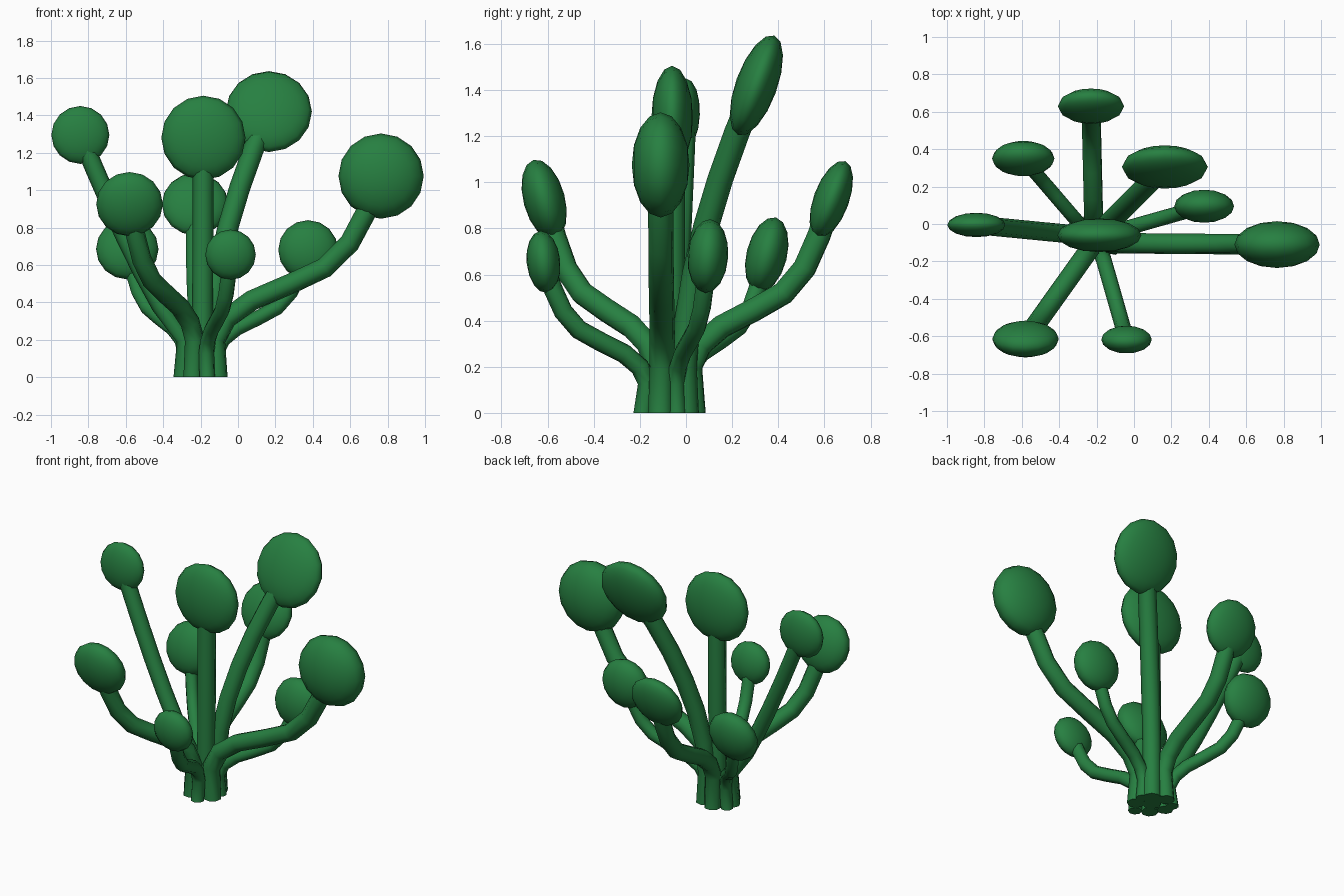
import bpy, math
from mathutils import Vector

if "Cube" in bpy.data.objects:
    bpy.data.objects.remove(bpy.data.objects["Cube"])

green = bpy.data.materials.new("plant_green")
green.diffuse_color = (0.02, 0.215, 0.053, 1)
green.use_nodes = True
green.node_tree.nodes["Principled BSDF"].inputs["Base Color"].default_value = green.diffuse_color

CORE = Vector((-0.19, -0.06, 0))
# shared elbow: fraction of reach outward, fraction of climb
ELBOW = [(0, 0), (.07, .13), (.22, .24), (.45, .34), (.66, .44), (.81, .59), (.91, .78), (1, 1)]


def finish(ob, name):
    ob.name = name
    ob.data.materials.clear()
    ob.data.materials.append(green)
    bpy.ops.object.shade_smooth_by_angle(angle=math.radians(50))


def stem(name, foot, tip, r, power):
    """Eight-sided tube: upright foot, then an elbow or a power curve up to the pad."""
    foot = Vector((*foot, 0))
    knee = foot.lerp(CORE, 0.15)
    knee.z = 0.2 if r >= 0.05 else 0.13
    shape = ELBOW if power == 0 else [((i / 6) ** power, i / 6) for i in range(7)]
    path = [foot]
    for s, h in shape:
        p = knee.lerp(tip, s)
        p.z = knee.z + h * (tip.z - knee.z)
        path.append(p)
    # stop inside the pad
    path[-1] = path[-2].lerp(path[-1], 0.7)

    cu = bpy.data.curves.new(name, 'CURVE')
    cu.dimensions = '3D'
    cu.bevel_depth = r
    cu.bevel_resolution = 2
    cu.use_fill_caps = True
    sp = cu.splines.new('POLY')
    sp.points.add(len(path) - 1)
    for q, p in zip(sp.points, path):
        q.co = (*p, 1)
    ob = bpy.data.objects.new(name, cu)
    bpy.context.collection.objects.link(ob)
    bpy.ops.object.select_all(action='DESELECT')
    ob.select_set(True)
    bpy.context.view_layer.objects.active = ob
    bpy.ops.object.convert(target='MESH')
    ob = bpy.context.object
    for v in ob.data.vertices:  # flat foot on the ground
        if v.co.z < 0.04:
            v.co.z = 0
    finish(ob, name)


def pad(name, centre, r, t, lean):
    """Flattened ball, round from the front, leaning back by some degrees."""
    bpy.ops.mesh.primitive_uv_sphere_add(segments=16, ring_count=8, radius=1, location=centre)
    ob = bpy.context.object
    ob.scale = (r, r, t)
    ob.rotation_euler = (math.radians(90 - lean), 0, 0)
    finish(ob, name)


# name: foot, pad centre, pad radius, half thickness, lean, stem radius, curve power (0 = elbow)
branches = {
    "centre": ((-.19, -.06), (-.185, -.06, 1.28), .225, .09, 0, .056, 1),
    "right": ((-.11, -.11), (.765, -.11, 1.075), .228, .125, 0, .056, 0),
    "back_tall": ((-.14, 0), (.165, .305, 1.42), .23, .09, 20, .056, 1.7),
    "left": ((-.295, -.06), (-.843, -.005, 1.295), .155, .065, 2, .05, .8),
    "front_left": ((-.24, -.14), (-.58, -.615, .925), .178, .09, -15, .053, 0),
    "front_small": ((-.165, -.187), (-.04, -.618, .655), .135, .073, -6, .042, 0),
    "right_small": ((-.1, -.04), (.375, .095, .68), .16, .088, 4, .04, 0),
    "back": ((-.22, .035), (-.23, .63, .925), .177, .077, 20, .053, 0),
    "back_left": ((-.3, 0), (-.592, .35, .685), .167, .088, 14, .04, 0),
}
for name, (foot, centre, r, t, lean, sr, power) in branches.items():
    stem(name + "_stem", foot, Vector(centre), sr, power)
    pad(name + "_pad", centre, r, t, lean)
